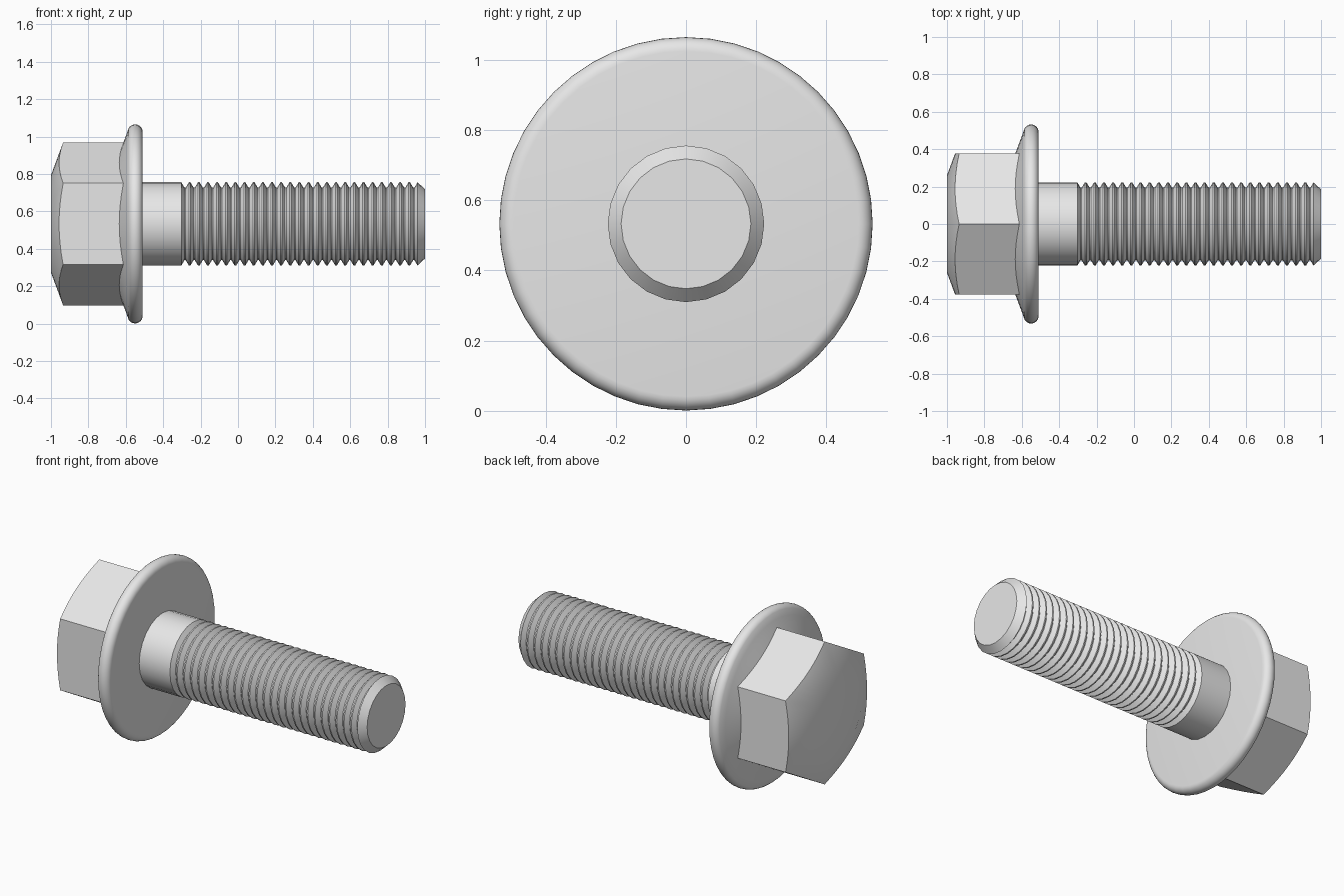
import bpy
import bmesh
from math import sin, cos, pi, radians

cube = bpy.data.objects.get("Cube")
if cube:
    bpy.data.objects.remove(cube, do_unlink=True)

AXIS_Z = 0.533          # height of the bolt axis
FLAT = 0.377            # centre to flat of the hexagon

steel = bpy.data.materials.new("grey steel")
steel.use_nodes = True
steel.diffuse_color = (0.8, 0.8, 0.8, 1)
steel.node_tree.nodes["Principled BSDF"].inputs["Base Color"].default_value = (0.8, 0.8, 0.8, 1)


def turned(name, rings, sides):
    """Skin rings around the x axis; each ring is a function angle -> (x, radius)."""
    bm = bmesh.new()
    loops = []
    for ring in rings:
        loop = []
        for i in range(sides):
            a = 2 * pi * i / sides
            x, r = ring(a)
            loop.append(bm.verts.new((x, r * sin(a), AXIS_Z + r * cos(a))))
        loops.append(loop)
    for a, b in zip(loops, loops[1:]):
        for i in range(sides):
            j = (i + 1) % sides
            bm.faces.new((a[i], a[j], b[j], b[i]))
    bm.faces.new(loops[0])
    bm.faces.new(loops[-1])
    bmesh.ops.recalc_face_normals(bm, faces=bm.faces)
    mesh = bpy.data.meshes.new(name)
    bm.to_mesh(mesh)
    bm.free()
    mesh.materials.append(steel)
    obj = bpy.data.objects.new(name, mesh)
    bpy.context.collection.objects.link(obj)
    bpy.ops.object.select_all(action="DESELECT")
    obj.select_set(True)
    bpy.context.view_layer.objects.active = obj
    bpy.ops.object.shade_smooth_by_angle(angle=radians(30))
    return obj


def circles(profile):
    return [lambda a, p=p: p for p in profile]


def hex_radius(a):
    return FLAT / cos(a % (pi / 3) - pi / 6)


# Hexagonal head with a conical chamfer on its end
turned("hex_head", [
    lambda a: (-1.0, 0.26),
    lambda a: (-1.0 + (hex_radius(a) - 0.26) * 0.37, hex_radius(a)),
    lambda a: (-0.56, hex_radius(a)),
], 48)

# Flange: sloping skirt that ends in a rounded rim
rim = [(-0.55 - 0.04 * cos(t), 0.492 + 0.04 * sin(t))
       for t in (radians(d) for d in range(30, 181, 15))]
skirt = [(-0.66, 0.31), (-0.635, 0.377), (-0.613, 0.435), (-0.598, 0.475)]
turned("flange", circles(skirt + rim), 48)

# Plain shank
turned("shank", circles([(-0.53, 0.223), (-0.303, 0.223)]), 24)

# Threaded part: V grooves, then a chamfered tip
TURNS, START, END = 25, -0.283, 0.94
pitch = (END - START) / TURNS
thread = [(-0.32, 0.223), (-0.303, 0.223)]
for k in range(TURNS + 1):
    x = START + k * pitch
    thread += [(x - 0.003, 0.194), (x + 0.003, 0.194)]
    if k < TURNS:
        thread += [(x + pitch / 2 - 0.004, 0.223), (x + pitch / 2 + 0.004, 0.223)]
thread += [(0.96, 0.223), (1.0, 0.185)]
turned("thread", circles(thread), 24)
